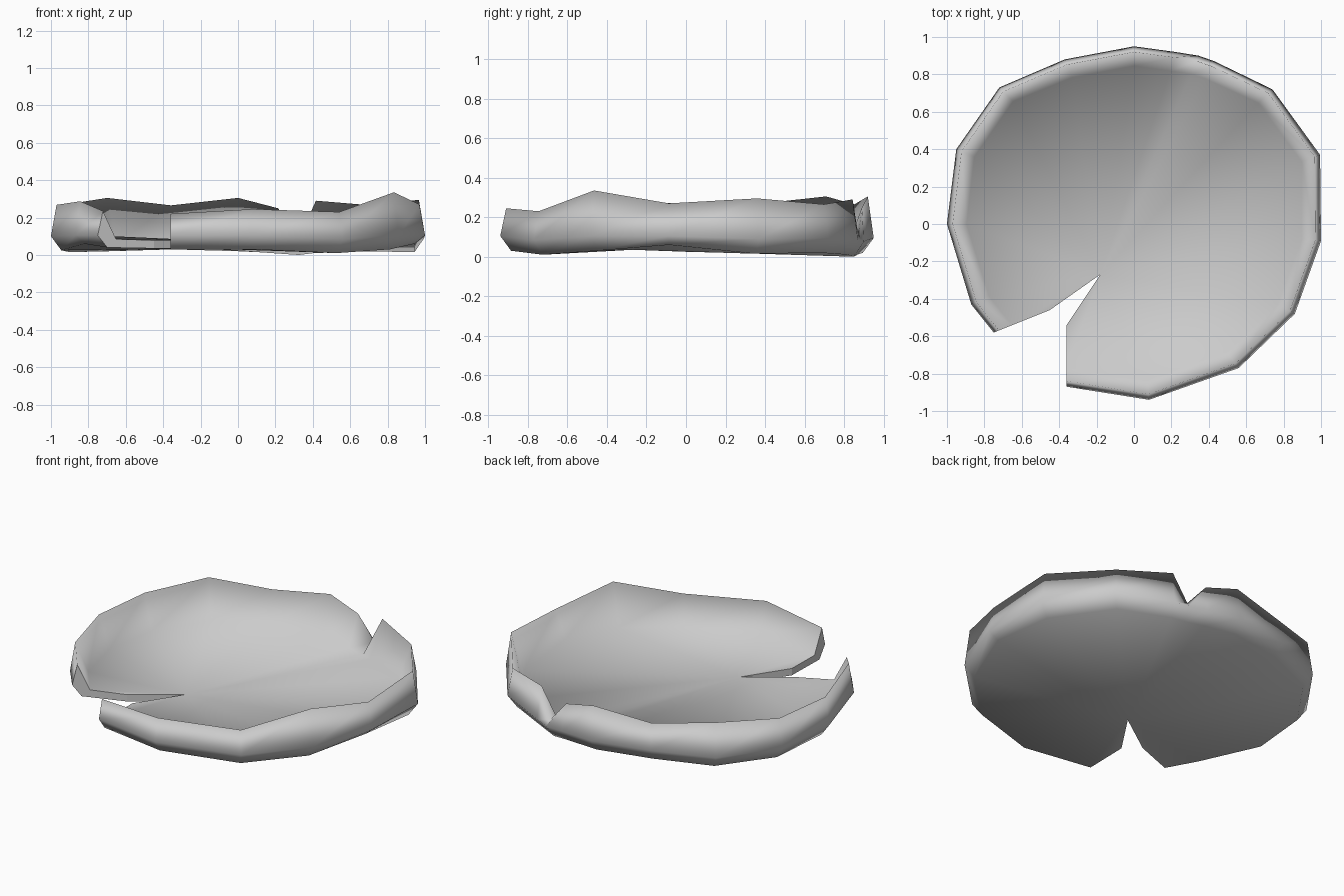
import bpy, bmesh
from mathutils import Vector

cube = bpy.data.objects.get("Cube")
if cube:
    bpy.data.objects.remove(cube, do_unlink=True)

# Leaf outline, counterclockwise from the slit: x, y, rim height, underside height
OUTLINE = [
    (-.36, -.87, .22, .03), (.08, -.94, .245, .03), (.56, -.77, .23, .01),
    (.86, -.48, .335, .03), (1, -.09, .27, .06), (.995, .37, .295, .015),
    (.74, .72, .265, .02), (.43, .87, .29, .01), (.345, .9, .11, 0),
    (.22, .92, .25, .01), (0, .95, .305, .02), (-.37, .88, .265, .03),
    (-.72, .73, .305, .02), (-.95, .4, .27, .015), (-1, 0, .268, .025),
    (-.87, -.43, .287, .06), (-.75, -.58, .235, .04),
]
TIP = Vector((-.18, -.27))
SLIT_RIGHT = Vector((-.36, -.54))
SLIT_LEFT = Vector((-.45, -.46))
FLOOR_Z, UNDER_Z = .078, .035

bm = bmesh.new()


def vert(p, z):
    return bm.verts.new((p.x, p.y, z))


# One upturned cross-section per outline point: underside, bulge, rim, floor
sections = []
last = len(OUTLINE) - 1
for i, (x, y, rim, under) in enumerate(OUTLINE):
    p = Vector((x, y))
    pivot = SLIT_RIGHT if i == 0 else SLIT_LEFT if i == last else Vector((0, 0))
    inward = (pivot - p).normalized()
    sections.append([
        vert(p + inward * .055, under),
        vert(p, min(under + .075, .105)),
        vert(p + inward * .03, rim),
        vert(p + inward * .105, under + .045),
    ])

# Slit points, floor and underside
top = [vert(p, FLOOR_Z) for p in (SLIT_RIGHT, TIP, SLIT_LEFT)]
low = [vert(p, UNDER_Z) for p in (SLIT_RIGHT, TIP, SLIT_LEFT)]

# Curled border
for a, b in zip(sections, sections[1:]):
    for k in range(3):
        bm.faces.new((a[k], b[k], b[k + 1], a[k + 1]))

# Floor and underside fan out from the slit tip
for level, ring, slit in ((3, top, top), (0, low, low)):
    loop = [slit[0]] + [s[level] for s in sections] + [slit[2]]
    for a, b in zip(loop, loop[1:]):
        bm.faces.new((slit[1], a, b))

# Walls of the slit
walls = []
edge_top = [sections[0][3]] + top + [sections[-1][3]]
edge_low = [sections[0][0]] + low + [sections[-1][0]]
for i in range(4):
    walls.append(bm.faces.new((edge_top[i], edge_top[i + 1],
                               edge_low[i + 1], edge_low[i])))
walls += [bm.faces.new(sections[0]), bm.faces.new(sections[-1])]

bmesh.ops.recalc_face_normals(bm, faces=bm.faces)
for f in bm.faces:
    f.smooth = f not in walls
for f in walls:
    for e in f.edges:
        e.smooth = False

mesh = bpy.data.meshes.new("floating_leaf")
bm.to_mesh(mesh)
bm.free()
leaf = bpy.data.objects.new("floating_leaf", mesh)
bpy.context.collection.objects.link(leaf)

# Single plain grey
grey = bpy.data.materials.new("light_grey")
grey.use_nodes = True
colour = (.6, .6, .6, 1)
grey.diffuse_color = colour
grey.node_tree.nodes["Principled BSDF"].inputs["Base Color"].default_value = colour
mesh.materials.append(grey)
